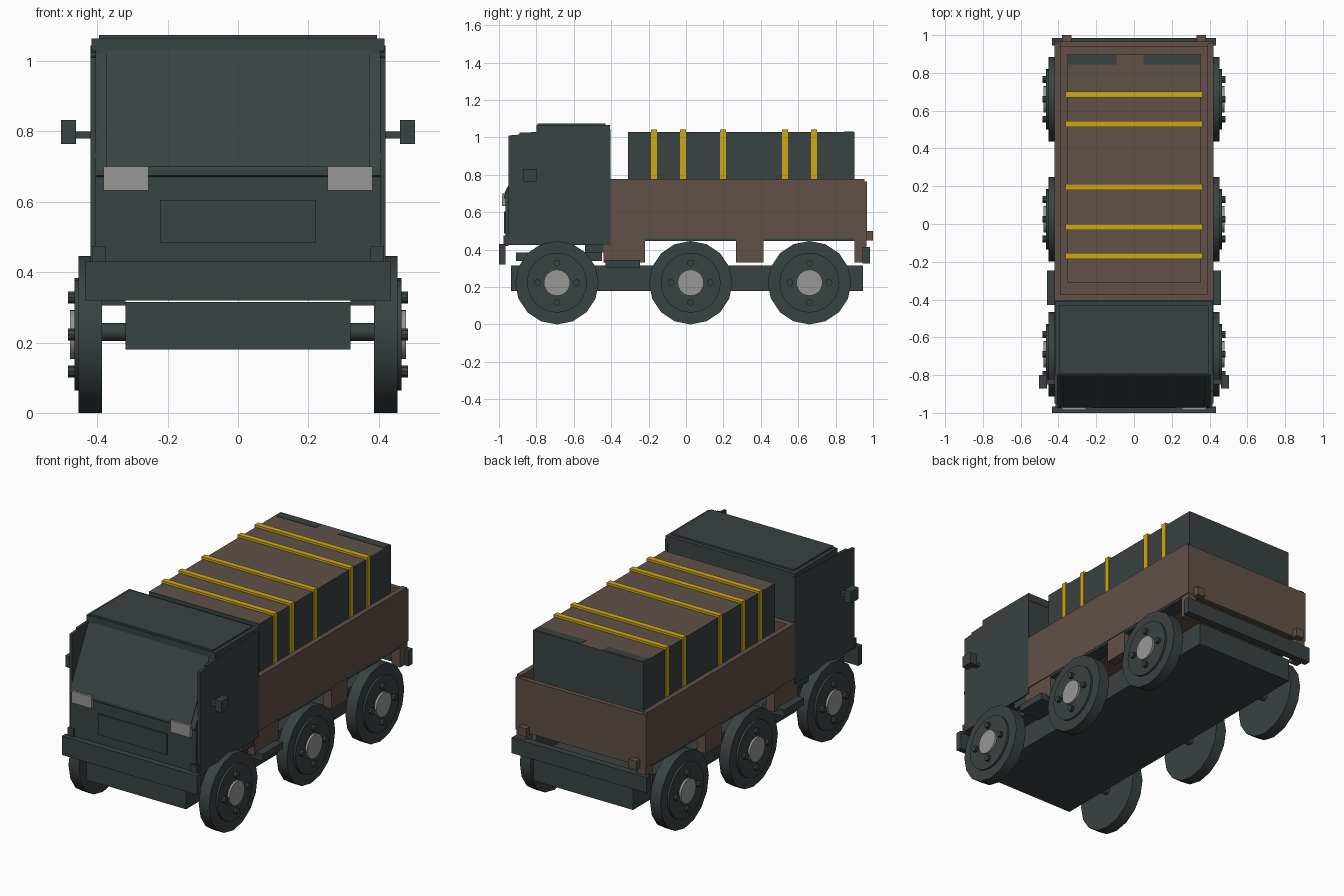
import bpy, bmesh, math
from mathutils import Matrix

if "Cube" in bpy.data.objects:
    bpy.data.objects.remove(bpy.data.objects["Cube"])


def material(name, rgb):
    m = bpy.data.materials.new(name)
    m.diffuse_color = (*rgb, 1)
    m.use_nodes = True
    m.node_tree.nodes["Principled BSDF"].inputs["Base Color"].default_value = m.diffuse_color
    return m


DARK = material("dark_slate", (0.042, 0.054, 0.054))
BROWN = material("brown", (0.118, 0.082, 0.066))
YELLOW = material("yellow", (0.61, 0.39, 0.008))
GREY = material("light_grey", (0.31, 0.31, 0.30))


def finish(name, bm, mat):
    bmesh.ops.recalc_face_normals(bm, faces=bm.faces[:])
    me = bpy.data.meshes.new(name)
    bm.to_mesh(me)
    bm.free()
    me.materials.append(mat)
    ob = bpy.data.objects.new(name, me)
    bpy.context.collection.objects.link(ob)
    return ob


def box(name, x, y, z, mat):
    """Box from (min, max) ranges."""
    bm = bmesh.new()
    bmesh.ops.create_cube(bm, size=1)
    for v in bm.verts:
        for i, r in enumerate((x, y, z)):
            v.co[i] = r[0] if v.co[i] < 0 else r[1]
    return finish(name, bm, mat)


def pair(name, x, y, z, mat):
    """The same box on both sides."""
    box("right_" + name, x, y, z, mat)
    box("left_" + name, (-x[1], -x[0]), y, z, mat)


def extrude(name, pts, x0, x1, mat):
    """Side profile of (y, z) points, extruded across x."""
    bm = bmesh.new()
    f = bm.faces.new([bm.verts.new((x0, y, z)) for y, z in pts])
    r = bmesh.ops.extrude_face_region(bm, geom=[f])
    for v in r["geom"]:
        if isinstance(v, bmesh.types.BMVert):
            v.co.x = x1
    return finish(name, bm, mat)


def disc(name, radius, x0, x1, y, z, sides, mat):
    """Cylinder lying along x."""
    bm = bmesh.new()
    bmesh.ops.create_cone(bm, cap_ends=True, segments=sides, radius1=radius, radius2=radius,
                          depth=abs(x1 - x0),
                          matrix=Matrix.Translation(((x0 + x1) / 2, y, z)) @ Matrix.Rotation(math.pi / 2, 4, 'Y'))
    ob = finish(name, bm, mat)
    bpy.ops.object.select_all(action='DESELECT')
    bpy.context.view_layer.objects.active = ob
    ob.select_set(True)
    bpy.ops.object.shade_smooth_by_angle(angle=math.radians(35))
    return ob


# Chassis, bumpers and steps
box("chassis", (-0.32, 0.32), (-0.935, 0.945), (0.18, 0.315), DARK)
box("front_bumper", (-0.435, 0.435), (-1.0, -0.965), (0.32, 0.43), DARK)
box("rear_bumper", (-0.435, 0.435), (0.945, 0.985), (0.325, 0.415), DARK)
pair("bumper_corner", (0.377, 0.415), (-0.975, -0.95), (0.42, 0.475), DARK)
pair("tail_plate", (0.33, 0.38), (0.96, 1.0), (0.45, 0.50), BROWN)
pair("side_step", (0.32, 0.46), (-0.43, -0.245), (0.305, 0.345), DARK)
pair("cab_rail", (0.27, 0.38), (-0.91, -0.45), (0.34, 0.385), DARK)
pair("cab_mount", (0.30, 0.41), (-0.54, -0.44), (0.385, 0.43), DARK)

# Wheels on three axles
for y, axle in ((-0.69, "front"), (0.025, "middle"), (0.66, "rear")):
    disc(axle + "_axle", 0.025, -0.40, 0.40, y, 0.23, 12, DARK)
    for s, side in ((1, "right"), (-1, "left")):
        n = f"{axle}_{side}_"
        disc(n + "tyre", 0.223, s * 0.386, s * 0.453, y, 0.223, 16, DARK)
        disc(n + "rim", 0.16, s * 0.45, s * 0.465, y, 0.223, 24, DARK)
        disc(n + "hub", 0.07, s * 0.46, s * 0.478, y, 0.223, 24, GREY)
        for k in range(4):
            a = k * math.pi / 2
            disc(n + "bolt", 0.018, s * 0.46, s * 0.484, y + 0.105 * math.cos(a),
                 0.223 + 0.105 * math.sin(a), 10, DARK)

# Cab body with sloping windscreen
extrude("cab_body", [(-0.965, 0.43), (-0.965, 0.67), (-0.972, 0.675), (-0.972, 0.69),
                     (-0.79, 1.04), (-0.41, 1.04), (-0.41, 0.43)], -0.405, 0.405, DARK)
extrude("windscreen", [(-0.972, 0.70), (-0.797, 1.035), (-0.79, 1.03), (-0.96, 0.70)],
        -0.375, 0.375, DARK)
for s, side in ((1, "right"), (-1, "left")):
    extrude(side + "_cab_side", [(-0.95, 0.425), (-0.95, 1.01), (-0.89, 1.015), (-0.89, 1.025),
                                 (-0.405, 1.045), (-0.405, 0.425)], s * 0.404, s * 0.42, DARK)
box("roof_trim", (-0.416, 0.416), (-0.80, -0.407), (1.022, 1.065), DARK)
box("roof", (-0.395, 0.395), (-0.795, -0.43), (1.06, 1.075), DARK)

# Cab front details and mirrors
box("grille", (-0.222, 0.222), (-0.973, -0.96), (0.485, 0.605), DARK)
pair("headlight", (0.255, 0.382), (-0.985, -0.95), (0.632, 0.70), GREY)
pair("mirror", (0.46, 0.503), (-0.87, -0.80), (0.765, 0.832), DARK)
pair("mirror_arm", (0.41, 0.465), (-0.85, -0.82), (0.78, 0.80), DARK)

# Open load bed
box("bed_floor", (-0.40, 0.40), (-0.40, 0.95), (0.465, 0.50), BROWN)
pair("bed_wall", (0.39, 0.42), (-0.405, 0.955), (0.46, 0.778), BROWN)
box("bed_front", (-0.42, 0.42), (-0.405, -0.37), (0.46, 0.778), BROWN)
box("tailgate", (-0.42, 0.42), (0.94, 0.967), (0.46, 0.765), BROWN)
for n, y0, y1 in (("front", -0.44, -0.22), ("middle", 0.268, 0.415), ("rear", 0.90, 0.965)):
    pair(n + "_bed_bracket", (0.36, 0.415), (y0, y1), (0.33, 0.47), BROWN)
for n, y0, y1 in (("middle", -0.22, 0.268), ("rear", 0.415, 0.90)):
    pair(n + "_mudguard", (0.33, 0.418), (y0, y1), (0.447, 0.467), DARK)

# Cargo crate: dark sides with a brown top
crate = box("cargo_crate", (-0.355, 0.355), (-0.31, 0.90), (0.49, 1.03), DARK)
crate.data.materials.append(BROWN)
for p in crate.data.polygons:
    p.material_index = 1 if p.normal.z > 0.5 else 0
box("left_crate_patch", (-0.35, -0.09), (0.845, 0.895), (1.026, 1.032), DARK)
box("right_crate_patch", (0.05, 0.35), (0.845, 0.895), (1.026, 1.032), DARK)

# Cargo straps
for i, y in enumerate((-0.17, -0.015, 0.197, 0.53, 0.685)):
    box(f"strap_{i + 1}", (-0.362, 0.362), (y - 0.016, y + 0.016), (0.50, 1.043), YELLOW)
